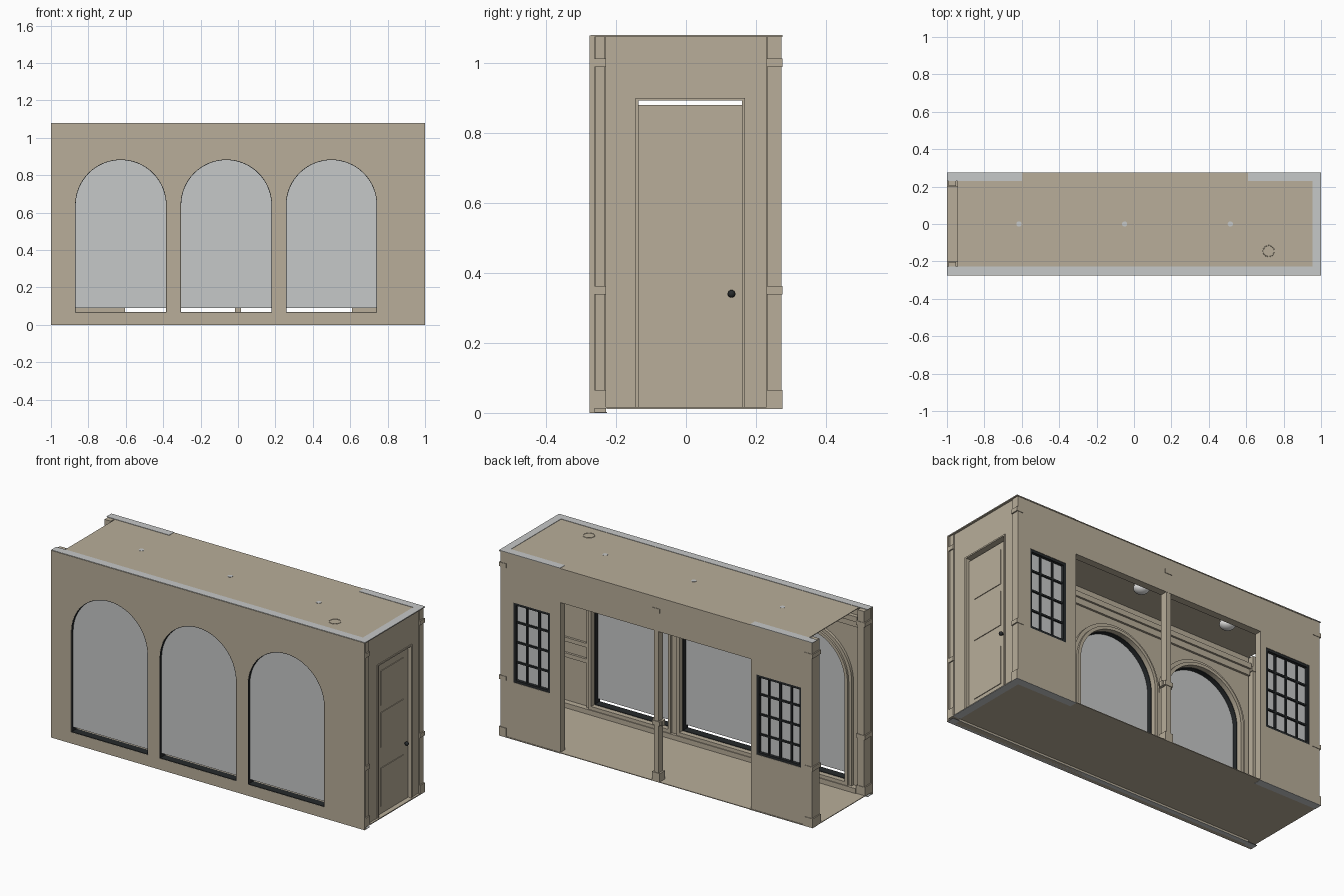
import bpy, math

if "Cube" in bpy.data.objects:
    bpy.data.objects.remove(bpy.data.objects["Cube"])

def material(name, rgb):
    m = bpy.data.materials.new(name)
    m.diffuse_color = (*rgb, 1)
    m.use_nodes = True
    m.node_tree.nodes["Principled BSDF"].inputs["Base Color"].default_value = m.diffuse_color
    return m

TAN = material("tan_plaster", (.48, .42, .32))
GREY = material("pale_grey_glass", (.565, .578, .578))
DARK = material("dark_frame", (.02, .023, .025))
WHITE = material("lamp_white", (.85, .85, .84))

def box(name, x0, x1, y0, y1, z0, z1, mat=TAN):
    v = [(x, y, z) for x in (x0, x1) for y in (y0, y1) for z in (z0, z1)]
    f = [(0, 1, 3, 2), (4, 6, 7, 5), (0, 4, 5, 1), (2, 3, 7, 6), (0, 2, 6, 4), (1, 5, 7, 3)]
    me = bpy.data.meshes.new(name)
    me.from_pydata(v, [], f)
    me.materials.append(mat)
    ob = bpy.data.objects.new(name, me)
    bpy.context.collection.objects.link(ob)
    return ob

def slab(name, loops, y0, y1, mat=TAN, smooth=False):
    """Extrude x/z outlines (outer loop and holes) from y0 to y1."""
    cu = bpy.data.curves.new(name, 'CURVE')
    cu.dimensions, cu.fill_mode = '2D', 'BOTH'
    cu.extrude = (y1 - y0) / 2
    for pts in loops:
        sp = cu.splines.new('POLY')
        sp.points.add(len(pts) - 1)
        for p, (x, z) in zip(sp.points, pts):
            p.co = (x, z, 0, 1)
        sp.use_cyclic_u = True
    tmp = bpy.data.objects.new(name + "_curve", cu)
    bpy.context.collection.objects.link(tmp)
    bpy.context.view_layer.update()
    dg = bpy.context.evaluated_depsgraph_get()
    me = bpy.data.meshes.new_from_object(tmp.evaluated_get(dg))
    bpy.data.objects.remove(tmp)
    me.materials.clear()
    me.materials.append(mat)
    ob = bpy.data.objects.new(name, me)
    bpy.context.collection.objects.link(ob)
    ob.rotation_euler = (math.pi / 2, 0, 0)
    ob.location.y = (y0 + y1) / 2
    for p in me.polygons:
        p.use_smooth = False
    if smooth:
        bpy.ops.object.select_all(action='DESELECT')
        ob.select_set(True)
        bpy.context.view_layer.objects.active = ob
        bpy.ops.object.shade_smooth_by_angle(angle=math.radians(30))
    return ob

def rect(x0, x1, z0, z1):
    return [(x0, z0), (x1, z0), (x1, z1), (x0, z1)]

def arch(cx, r, z0, spring=.64, n=32):
    pts = [(cx - r, z0), (cx + r, z0)]
    return pts + [(cx + r * math.cos(math.pi * i / n), spring + r * math.sin(math.pi * i / n))
                  for i in range(n + 1)]

# Front wall: outer skin and inner lining, each with three arched openings
R, SILL = .2445, .065
CENTRES = (-.6265, -.0625, .5)
holes = [arch(c, R, SILL) for c in CENTRES]
slab("front_wall", [rect(-1, 1, 0, 1.078)] + holes, -.275, -.262, TAN, True)
slab("front_wall_inner", [rect(-.945, .955, .0, 1.076)] + holes, -.262, -.228, TAN, True)
for c in CENTRES:
    slab("arch_lining", [arch(c, R, SILL), arch(c, R - .003, SILL + .003)], -.274, -.229, DARK, True)
    slab("arch_glass", [arch(c, R - .003, .09)], -.261, -.257, GREY)
    slab("arch_trim_step", [arch(c, R + .018, SILL - .02), arch(c, R, SILL)], -.228, -.2, TAN, True)
    slab("arch_trim_outer", [arch(c, R + .037, SILL - .03), arch(c, R + .018, SILL - .02)],
         -.228, -.212, TAN, True)

# Mouldings along the inside of the front wall
box("cornice_upper", -.945, .955, -.228, -.205, 1.0, 1.03)
box("cornice_lower", -.945, .955, -.228, -.216, .965, 1.0)
box("skirting", -.945, .955, -.228, -.195, .015, .045)
for z in (.31, .40):
    box("chair_rail", .785, .955, -.228, -.215, z - .012, z + .012)

# Back wall with a wide opening and two gridded windows
WINDOWS = ((.675, .91, 3), (-.925, -.64, 4))
WZ0, WZ1, ROWS = .34, .80, 4
outline = [(-.97, .016), (-.605, .016), (-.605, .88), (.61, .88), (.61, .016),
           (.975, .016), (.975, 1.076), (-.97, 1.076)]
slab("back_wall", [outline] + [rect(a, b, WZ0, WZ1) for a, b, _ in WINDOWS], .23, .272)
for a, b, cols in WINDOWS:
    slab("window_frame", [rect(a, b, WZ0, WZ1), rect(a + .014, b - .014, WZ0 + .014, WZ1 - .014)],
         .232, .27, DARK)
    box("window_glass", a + .01, b - .01, .249, .253, WZ0 + .01, WZ1 - .01, GREY)
    for i in range(1, cols):
        x = a + (b - a) * i / cols
        box("window_bar_upright", x - .005, x + .005, .24, .262, WZ0 + .01, WZ1 - .01, DARK)
    for j in range(1, ROWS):
        z = WZ0 + (WZ1 - WZ0) * j / ROWS
        box("window_bar_level", a + .01, b - .01, .24, .262, z - .005, z + .005, DARK)

# Posts with a base, collars and a top block
def post(name, x0, x1, y0, y1, inset=.007):
    i = inset
    box(name, x0 + i, x1 - i, y0 + i * .4, y1 - i * .4, .016, 1.076)
    box(name + "_base", x0, x1, y0, y1, .016, .065)
    for z in (.35, 1.0):
        box(name + "_collar", x0, x1, y0, y1, z - .012, z + .012)

post("back_right_post", .955, 1, .23, .275)
post("front_right_post", .955, 1, -.262, -.228)
post("back_left_post", -1, -.945, .2, .275)
post("front_left_post", -1, -.945, -.262, -.2)
post("centre_post", -.025, .025, .225, .275, .01)

# Brackets on the centre post, seen from the room and the outside
for s in (-1, 1):
    box("post_bracket", .025 * s - .008, .025 * s + .008, .24, .26, .335, .365)

# Door wall at the right end
DY0, DY1, DZ = -.138, .163, .895
box("door_wall_front", .955, .988, -.23, DY0, .016, 1.076)
box("door_wall_back", .955, .988, DY1, .232, .016, 1.076)
box("door_wall_head", .955, .988, DY0, DY1, DZ, 1.076)
box("door_casing_front", .985, .993, DY0 - .006, DY0 + .003, .016, DZ + .005)
box("door_casing_back", .985, .993, DY1 - .003, DY1 + .006, .016, DZ + .005)
box("door_casing_head", .985, .993, DY0 - .006, DY1 + .006, DZ - .003, DZ + .005)
box("door_leaf", .958, .972, DY0 + .003, DY1 - .003, .016, .88)
for z0, z1 in ((.06, .28), (.40, .60), (.64, .84)):
    box("door_panel", .955, .976, -.09, .115, z0, z1)

# Door knob on both faces
for x in (.945, .985):
    bpy.ops.mesh.primitive_uv_sphere_add(segments=16, ring_count=8, radius=.011, location=(x, .13, .34))
    knob = bpy.context.object
    knob.name = "door_knob"
    knob.data.materials.append(DARK)
    bpy.ops.object.shade_smooth()
box("knob_spindle", .945, .985, .126, .134, .336, .344, DARK)

# Floor and ceiling sheets
box("floor", -1, 1, -.262, .275, .013, .017)
box("ceiling", -.945, 1, -.27, .275, 1.074, 1.078)

# Pale caps on the wall tops and undersides
STRIPS = ((-1, 1, -.272, -.226), (-1, -.6, .23, .275), (.61, 1, .23, .275), (.955, 1, -.226, .23))
for i, (x0, x1, y0, y1) in enumerate(STRIPS):
    box("wall_top_cap", x0, x1, y0, y1, 1.0775, 1.08, GREY)
    if i:
        box("wall_base_cap", x0, x1, y0, y1, .0115, .0135, GREY)
    else:
        box("wall_base_cap", x0, x1, y0, y1, 0, .002, GREY)

# Ceiling lamps: collar, round shade and a stem through the ceiling
for x in (-.615, -.05, .515):
    for name, r, z0, z1, mat in (("lamp_collar", .038, 1.05, 1.075, TAN),
                                 ("lamp_stem", .014, 1.07, 1.0795, GREY)):
        bpy.ops.mesh.primitive_cylinder_add(vertices=24, radius=r, depth=z1 - z0,
                                            location=(x, 0, (z0 + z1) / 2))
        bpy.context.object.name = name
        bpy.context.object.data.materials.append(mat)
        bpy.ops.object.shade_smooth_by_angle(angle=math.radians(30))
    bpy.ops.mesh.primitive_uv_sphere_add(segments=24, ring_count=12, radius=.042, location=(x, 0, 1.045))
    shade = bpy.context.object
    shade.name = "lamp_shade"
    shade.scale.z = .7
    shade.data.materials.append(WHITE)
    bpy.ops.object.shade_smooth()

# Flat ring on the ceiling
bpy.ops.mesh.primitive_torus_add(major_radius=.03, minor_radius=.002, major_segments=24,
                                 minor_segments=6, location=(.72, -.145, 1.078))
bpy.context.object.name = "ceiling_ring"
bpy.context.object.data.materials.append(TAN)
